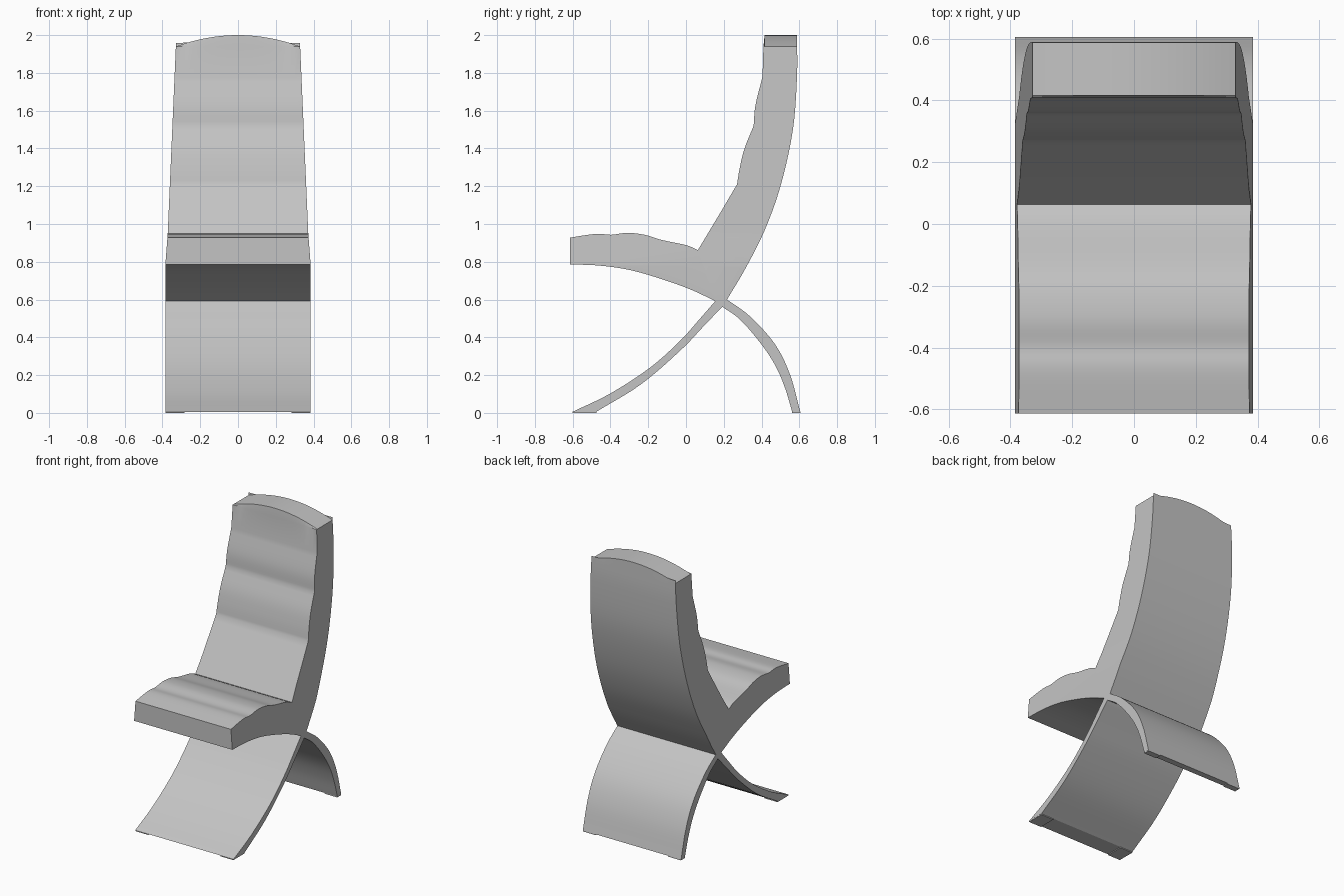
import bpy
import bmesh
import math
from mathutils import Vector

default = bpy.data.objects.get("Cube")
if default:
    bpy.data.objects.remove(default, do_unlink=True)

grey = bpy.data.materials.new("plain grey")
grey.use_nodes = True
colour = (0.55, 0.55, 0.55, 1)
grey.diffuse_color = colour
grey.node_tree.nodes["Principled BSDF"].inputs["Base Color"].default_value = colour

TOP = 2.0


def half_width(z):
    """Half width of the chair at a height: straight legs, tapering back."""
    if z <= 0.78:
        return 0.385
    if z <= 0.95:
        return 0.385 - 0.013 * (z - 0.78) / 0.17
    return 0.372 - 0.043 * (z - 0.95) / 0.99


def smooth_line(points, steps=5):
    """Smooth curve through the given side-view points."""
    p = [Vector(q) for q in points]
    p = [2 * p[0] - p[1]] + p + [2 * p[-1] - p[-2]]
    out = []
    for a, b, c, d in zip(p, p[1:], p[2:], p[3:]):
        for i in range(steps):
            t = i / steps
            out.append(0.5 * (2 * b + (c - a) * t + (2 * a - 5 * b + 4 * c - d) * t * t
                              + (3 * b - a - 3 * c + d) * t ** 3))
    return out + [p[-2]]


def finish(name, bm):
    bmesh.ops.recalc_face_normals(bm, faces=bm.faces)
    mesh = bpy.data.meshes.new(name)
    bm.to_mesh(mesh)
    bm.free()
    mesh.materials.append(grey)
    obj = bpy.data.objects.new(name, mesh)
    bpy.context.collection.objects.link(obj)
    bpy.ops.object.select_all(action="DESELECT")
    obj.select_set(True)
    bpy.context.view_layer.objects.active = obj
    bpy.ops.object.shade_smooth_by_angle(angle=math.radians(25))


def slab(name, outline, sections=1):
    """Side profile swept across the width, then tapered and arched."""
    clean = []
    for p in outline:
        p = Vector(p)
        if not clean or (p - clean[-1]).length > 1e-4:
            clean.append(p)
    if (clean[0] - clean[-1]).length < 1e-4:
        clean.pop()
    bm = bmesh.new()
    rings = [[bm.verts.new((2 * s / sections - 1, p.x, p.y)) for p in clean]
             for s in range(sections + 1)]
    bm.faces.new(rings[0])
    bm.faces.new(rings[-1][::-1])
    n = len(clean)
    for a, b in zip(rings, rings[1:]):
        for i in range(n):
            j = (i + 1) % n
            bm.faces.new((a[i], b[i], b[j], a[j]))
    # Extra edges where the taper changes
    for z in (0.78, 0.95):
        bmesh.ops.bisect_plane(bm, geom=bm.verts[:] + bm.edges[:] + bm.faces[:],
                               plane_co=(0, 0, z), plane_no=(0, 0, 1))
    for v in bm.verts:
        t = v.co.x
        if v.co.z > TOP - 0.001:
            v.co.z = TOP - 0.06 * t * t
        v.co.x = t * half_width(v.co.z)
    finish(name, bm)


# Shared corners of the crossing and the crook of the seat
left, right, under = (0.155, 0.592), (0.217, 0.6), (0.192, 0.562)
crook = (0.063, 0.862)

# Seat with padded top and arched underside
seat_top = smooth_line([(-0.613, 0.928), (-0.51, 0.944), (-0.455, 0.948), (-0.395, 0.943),
                        (-0.31, 0.953), (-0.22, 0.943), (-0.13, 0.916), (0, 0.888), crook])
seat_under = smooth_line([left, (0.02, 0.655), (-0.14, 0.712), (-0.3, 0.757),
                          (-0.46, 0.78), (-0.613, 0.786)])
slab("seat", seat_top + seat_under)

# Backrest with three stepped cushions and a curved rear
back_front = (smooth_line([crook, (0.17, 1.04), (0.27, 1.21)])
              + smooth_line([(0.27, 1.21), (0.285, 1.3), (0.31, 1.4), (0.358, 1.52)])
              + smooth_line([(0.358, 1.52), (0.368, 1.63), (0.405, 1.78)])
              + [(0.41, 1.94), (0.416, TOP)])
back_rear = smooth_line([(0.587, TOP), (0.588, 1.79), (0.566, 1.5), (0.503, 1.21),
                         (0.418, 0.97), (0.315, 0.765), right])
slab("backrest", back_front + back_rear + [left], sections=20)

# Front leg sweeping forward to the floor
FOOT = 0.006
leg_upper = smooth_line([(-0.6, FOOT), (-0.4, 0.103), (-0.19, 0.24), (-0.03, 0.383),
                         (0.075, 0.5), left])
leg_lower = smooth_line([under, (0.09, 0.455), (-0.03, 0.33), (-0.24, 0.15), (-0.475, FOOT)])
slab("front_leg", leg_upper + [right] + leg_lower)

# Rear leg curving down behind
rear_outer = smooth_line([right, (0.34, 0.51), (0.47, 0.365), (0.55, 0.205), (0.605, FOOT)])
rear_inner = smooth_line([(0.562, FOOT), (0.523, 0.135), (0.47, 0.256), (0.39, 0.375),
                          (0.285, 0.495), under])
slab("rear_leg", rear_outer + rear_inner)

# Thin floor pads at the ends of each foot
for foot, y0, y1 in (("front", -0.6, -0.475), ("rear", 0.562, 0.605)):
    for side, sign in (("left", 1), ("right", -1)):
        bm = bmesh.new()
        bmesh.ops.create_cube(bm, size=1)
        for v in bm.verts:
            v.co = (sign * (0.334 + v.co.x * 0.1), (y0 + y1) / 2 + v.co.y * (y1 - y0),
                    (v.co.z + 0.5) * FOOT)
        finish(f"{foot}_{side}_floor_pad", bm)
